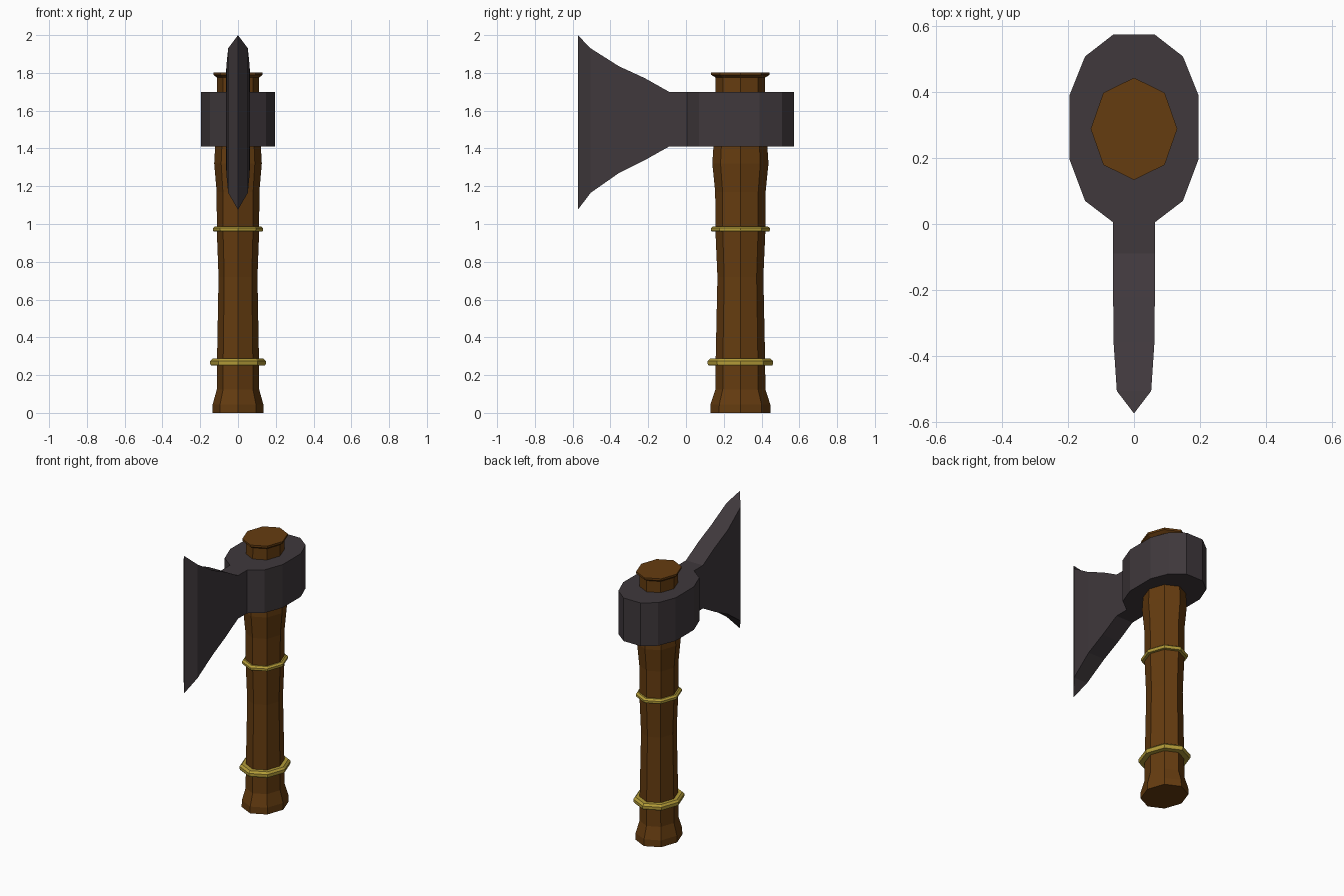
import bpy, bmesh, math

if "Cube" in bpy.data.objects:
    bpy.data.objects.remove(bpy.data.objects["Cube"])

CY = 0.288      # handle axis position in y
OVAL = 1.18     # handle section is longer in y than in x


def material(name, rgb):
    m = bpy.data.materials.new(name)
    m.diffuse_color = (*rgb, 1)
    m.use_nodes = True
    m.node_tree.nodes["Principled BSDF"].inputs["Base Color"].default_value = m.diffuse_color
    return m


wood = material("wood", (0.13, 0.045, 0.005))
iron = material("iron", (0.05, 0.04, 0.045))
gold = material("gold", (0.45, 0.33, 0.04))


def finish(name, bm, mat):
    bmesh.ops.recalc_face_normals(bm, faces=bm.faces)
    me = bpy.data.meshes.new(name)
    bm.to_mesh(me)
    bm.free()
    me.materials.append(mat)
    ob = bpy.data.objects.new(name, me)
    bpy.context.collection.objects.link(ob)
    return ob


def bridge(bm, a, b):
    n = len(a)
    for i in range(n):
        bm.faces.new((a[i], a[(i + 1) % n], b[(i + 1) % n], b[i]))


def oval_lathe(name, profile, mat, closed=False, sides=8):
    """Loft (radius, z) points round the handle axis; closed makes a hollow band."""
    bm = bmesh.new()
    rings = []
    for r, z in profile:
        angles = [2 * math.pi * i / sides for i in range(sides)]
        rings.append([bm.verts.new((r * math.cos(t), CY + OVAL * r * math.sin(t), z))
                      for t in angles])
    for a, b in zip(rings, rings[1:]):
        bridge(bm, a, b)
    if closed:
        bridge(bm, rings[-1], rings[0])
    else:
        bm.faces.new(rings[0])
        bm.faces.new(rings[-1])
    return finish(name, bm, mat)


# Wooden handle with flared foot, swollen neck and top lip
oval_lathe("handle", [(0.135, 0), (0.134, 0.045), (0.112, 0.125), (0.111, 0.28),
                      (0.103, 0.72), (0.112, 0.96), (0.113, 1.17), (0.126, 1.32),
                      (0.121, 1.41), (0.112, 1.56), (0.111, 1.775),
                      (0.131, 1.79), (0.131, 1.803)], wood)

# Gold bands
for name, r, z0, z1 in (("lower_band", 0.147, 0.25, 0.287),
                        ("upper_band", 0.133, 0.96, 0.988)):
    h = z1 - z0
    oval_lathe(name, [(0.095, z0), (r - 0.004, z0), (r, z0 + 0.25 * h),
                      (r, z0 + 0.65 * h), (r - 0.012, z1), (0.095, z1)],
               gold, closed=True)

# Axe head: eye block outline, then blade sections (y, half width, bottom, top)
Z0, Z1 = 1.41, 1.70
half = [(0.063, 0.005), (0.148, 0.07), (0.195, 0.195),
        (0.195, 0.39), (0.148, 0.507), (0.063, 0.573)]
outline = half + [(-x, y) for x, y in reversed(half)]
bm = bmesh.new()
low = [bm.verts.new((x, y, Z0)) for x, y in outline]
high = [bm.verts.new((x, y, Z1)) for x, y in outline]
bm.faces.new(low)
bm.faces.new(high)
for i in range(len(outline) - 1):
    bm.faces.new((low[i], low[i + 1], high[i + 1], high[i]))

prev = [low[0], low[-1], high[-1], high[0]]
for y, w, b, t in ((-0.09, 0.063, Z0, Z1), (-0.22, 0.063, 1.337, 1.773),
                   (-0.355, 0.062, 1.27, 1.835), (-0.505, 0.052, 1.165, 1.93)):
    ring = [bm.verts.new(p) for p in ((w, y, b), (-w, y, b), (-w, y, t), (w, y, t))]
    bridge(bm, prev, ring)
    prev = ring

# Sharp cutting edge
eb = bm.verts.new((0, -0.573, 1.075))
et = bm.verts.new((0, -0.573, 2.0))
bm.faces.new((prev[0], eb, et, prev[3]))
bm.faces.new((prev[1], prev[2], et, eb))
bm.faces.new((prev[0], prev[1], eb))
bm.faces.new((prev[2], prev[3], et))
finish("axe_head", bm, iron)
